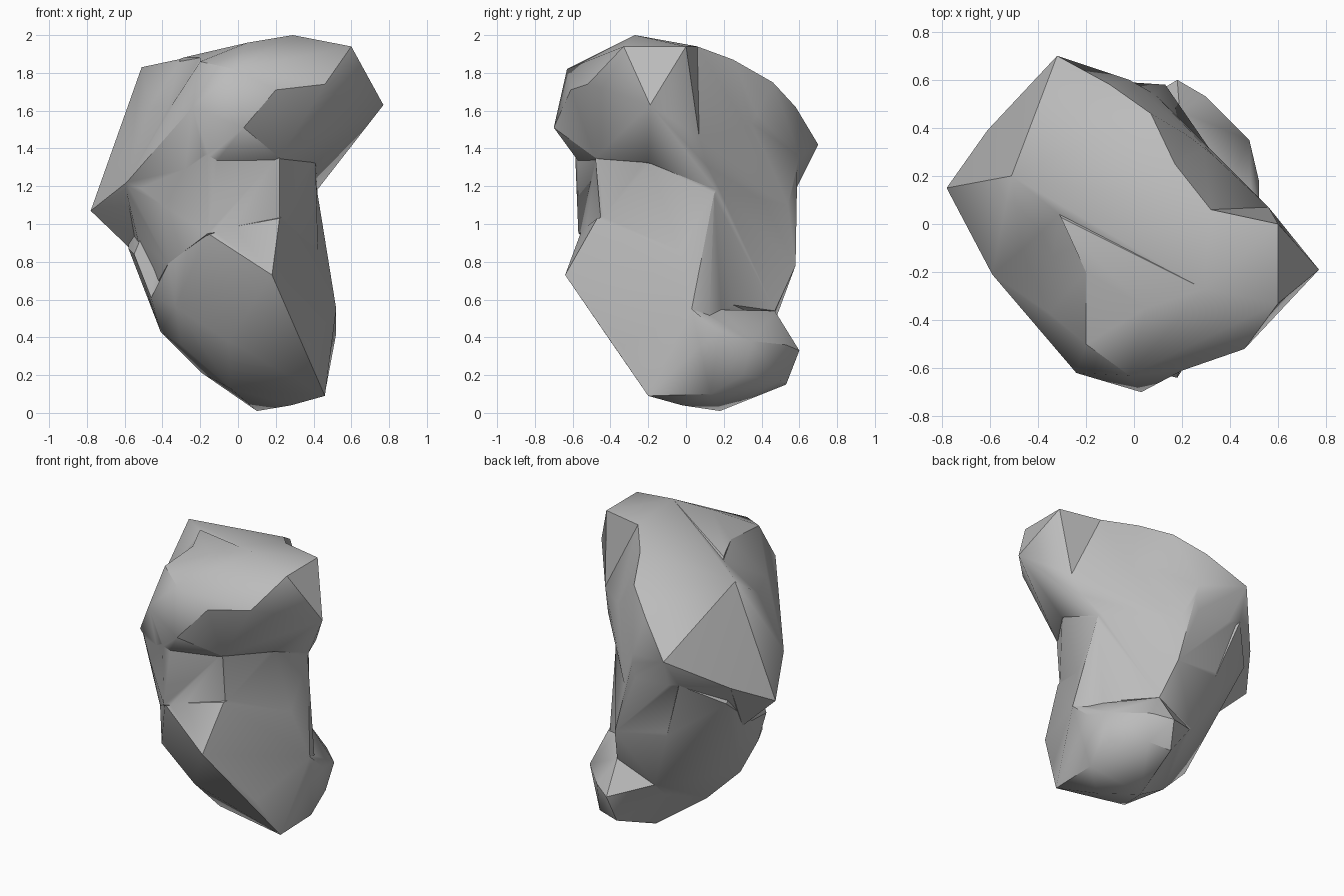
import bpy, bmesh, math

cube = bpy.data.objects.get("Cube")
if cube:
    bpy.data.objects.remove(cube, do_unlink=True)

stone = bpy.data.materials.new("stone_grey")
stone.use_nodes = True
stone.diffuse_color = (0.5, 0.5, 0.5, 1)
bsdf = stone.node_tree.nodes["Principled BSDF"]
bsdf.inputs["Base Color"].default_value = (0.5, 0.5, 0.5, 1)
bsdf.inputs["Roughness"].default_value = 0.9


def boulder(name, corners):
    """Convex lump of rock wrapped around its corner points."""
    bm = bmesh.new()
    for c in corners:
        bm.verts.new(c)
    res = bmesh.ops.convex_hull(bm, input=bm.verts)
    loose = {v for v in res["geom_interior"] + res["geom_unused"]
             if isinstance(v, bmesh.types.BMVert)}
    bmesh.ops.delete(bm, geom=list(loose), context='VERTS')
    bmesh.ops.recalc_face_normals(bm, faces=bm.faces)
    mesh = bpy.data.meshes.new(name)
    bm.to_mesh(mesh)
    bm.free()
    mesh.materials.append(stone)
    ob = bpy.data.objects.new(name, mesh)
    bpy.context.collection.objects.link(ob)
    return ob


def combine(target, lump, operation):
    """Join a lump to the target, or carve it away, then remove the lump."""
    mod = target.modifiers.new("combine", 'BOOLEAN')
    mod.operation = operation
    mod.solver = 'EXACT'
    mod.object = lump
    bpy.ops.object.modifier_apply(modifier=mod.name)
    bpy.data.objects.remove(lump, do_unlink=True)


def shifted(points, dy=0, dz=0):
    return [(x, y + dy, z + dz) for x, y, z in points]


# Crest lines where the top breaks into the walls, and the brow overhang
back_crest = [(.60, 0, 1.94), (.32, .06, 1.94), (.17, .25, 1.87), (.07, .46, 1.75)]
left_crest = [(-.51, .20, 1.83), (-.31, .04, 1.86), (-.20, -.20, 1.88), (-.20, -.50, 1.86)]
brow = [(.03, -.70, 1.51), (.20, -.61, 1.71), (.46, -.52, 1.74), (.22, -.48, 1.35)]

# Wide overhanging top
rock = boulder("rock", back_crest + left_crest + brow + [
    (.29, -.27, 2.0), (.60, -.33, 1.94), (.05, -.35, 1.96),
    (-.10, .58, 1.62), (-.32, .70, 1.42), (-.02, .60, 1.36),
    (-.02, -.63, 1.82), (-.24, -.62, 1.62), (.77, -.19, 1.63),
    # underside
    (-.16, -.58, 1.35), (.42, -.20, 1.33), (.42, .16, 1.18), (.09, .54, 1.10),
    (.56, .07, 1.46), (.51, .11, 1.31), (-.36, .59, 1.23), (-.59, -.21, 1.22),
    (-.78, .15, 1.07), (-.61, .39, 1.20), (-.55, .18, .84), (-.30, -.40, 1.1)])

# Hollows below the crests and the brow
back_hollow = boulder("back_hollow", back_crest + shifted(back_crest, dz=.3) + [
    (.56, .07, 1.47), (.28, .38, 1.42), (.9, .6, 1.42), (.9, .6, 2.24)])
left_hollow = boulder("left_hollow", left_crest + shifted(left_crest, dz=.3) + [
    (-.38, -.40, 1.58), (-.48, -.12, 1.60), (-1.0, -.4, 1.6), (-1.0, -.4, 2.16)])
brow_hollow = boulder("brow_hollow", brow + shifted(brow, dy=-.3))

# Narrow middle, with a broad wall at the back
waist = boulder("waist", [
    (-.16, -.59, 1.37), (.22, -.47, 1.37), (.41, -.20, 1.36), (.42, .16, 1.20),
    (-.35, .58, 1.25), (-.60, -.18, 1.21), (-.58, .20, 1.0), (-.40, -.37, 1.10),
    (-.02, .59, 1.34), (.09, .535, 1.08), (.13, .58, .78), (.19, .47, .54),
    (-.16, -.57, .95), (.22, -.45, 1.0), (.42, .09, .85), (-.22, .52, .82),
    (-.37, -.32, .80), (-.46, .05, .62), (.43, .05, .60), (-.08, .45, .43)])

# Slanting back flank below the left point
flank = boulder("flank", [
    (-.36, .59, 1.22), (-.57, .38, 1.08), (-.58, .12, .87), (-.55, -.08, .84),
    (-.22, .52, .82), (-.08, .45, .43), (-.41, .0, .43), (-.46, -.12, .61),
    (-.19, .05, .21), (.20, .0, .80), (-.40, -.10, 1.2)])

# Tapering lower half
base = boulder("base", [
    (-.16, -.56, .96), (.22, -.47, 1.03), (.18, -.64, .73), (.42, .15, 1.17),
    (.25, -.47, .53), (.37, -.34, .35), (.46, -.20, .09), (.46, .13, .10),
    (.10, .17, 0), (.28, -.02, .04), (0, -.02, .09), (-.19, .04, .21),
    (-.04, -.14, .13), (-.05, -.40, .38), (-.30, -.08, .36), (-.41, .0, .43),
    (-.37, -.31, .79), (-.33, -.35, .56), (-.46, -.12, .61), (-.20, .50, .77),
    (-.08, .45, .43), (.46, .04, .66), (.52, .03, .55), (.50, .12, .40),
    (.10, .42, .25)])

# Toe sticking out at the back
toe = boulder("toe", [
    (.52, .03, .55), (.52, .18, .42), (.48, .35, .38), (.36, .45, .38),
    (.30, .53, .36), (.18, .60, .33), (.15, .53, .15), (.30, .50, .17),
    (.45, .30, .20), (.46, .13, .10), (.10, .18, .01), (-.08, .45, .42),
    (.19, .47, .54), (-.05, .20, .20)])

# Carve the hollows, then fuse the lumps into one skin
bpy.ops.object.select_all(action='DESELECT')
bpy.context.view_layer.objects.active = rock
rock.select_set(True)
for hollow in (back_hollow, left_hollow, brow_hollow):
    combine(rock, hollow, 'DIFFERENCE')
for lump in (waist, flank, base, toe):
    combine(rock, lump, 'UNION')

# Clean tiny slivers, then soften shallow edges
bm = bmesh.new()
bm.from_mesh(rock.data)
bmesh.ops.remove_doubles(bm, verts=bm.verts, dist=0.015)
bmesh.ops.triangulate(bm, faces=bm.faces)
bm.to_mesh(rock.data)
bm.free()
bpy.ops.object.shade_smooth_by_angle(angle=math.radians(35))
